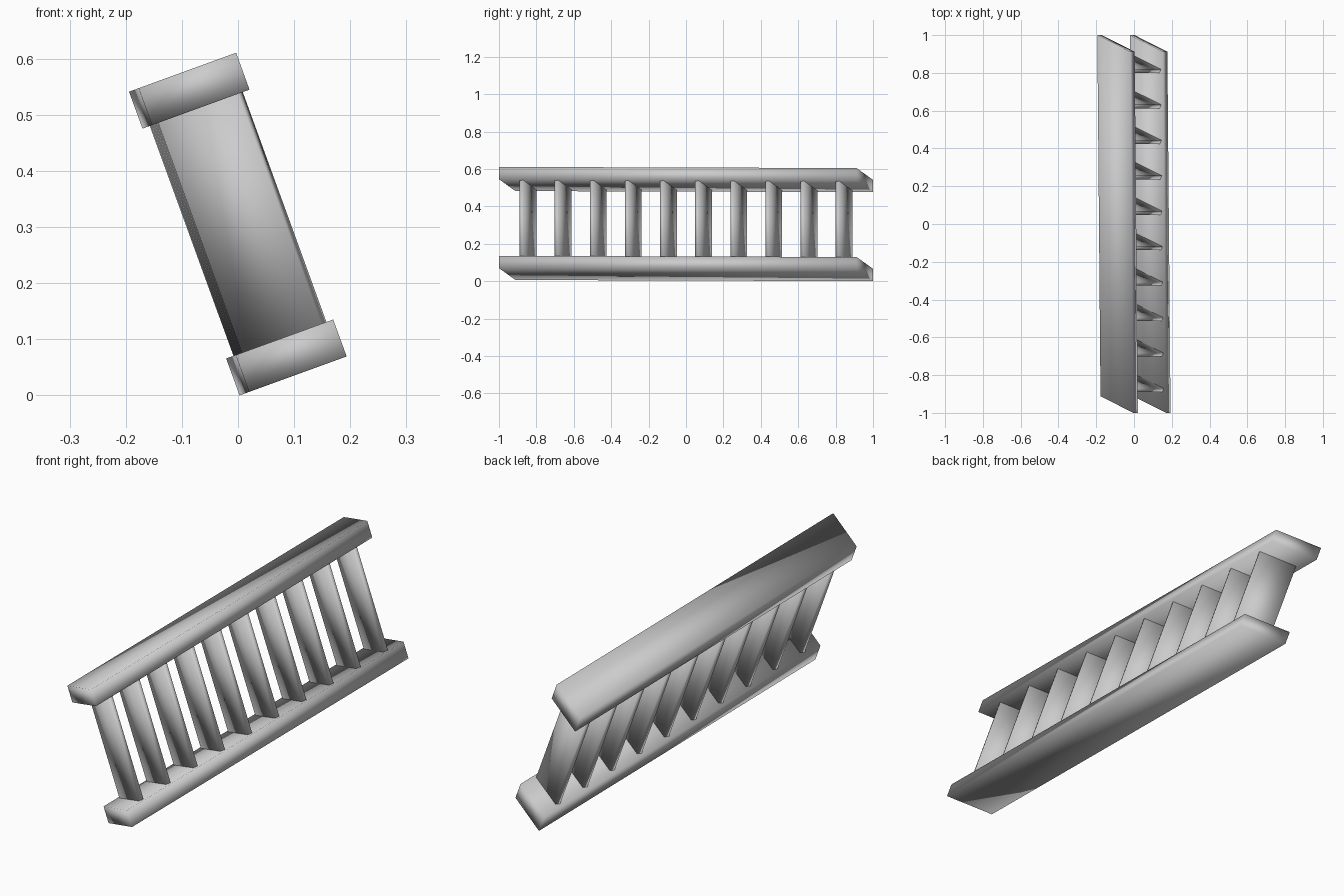
import bpy, bmesh, math
from mathutils import Matrix, Vector

if "Cube" in bpy.data.objects:
    bpy.data.objects.remove(bpy.data.objects["Cube"])

# The railing leans back 20 degrees; parts are laid out upright, then tilted
TILT = Matrix.Rotation(math.radians(-20), 4, 'Y')
DRIFT = -0.018 / 1.91          # slight sideways drift along the length
SLANT = math.radians(25)       # louvre angle of the slats


def prism(name, footprint, z0, z1):
    """Vertical prism over a four-point footprint, smooth shaded, tilted."""
    bm = bmesh.new()
    face = bm.faces.new([bm.verts.new((x, y, z0)) for x, y in footprint])
    ext = bmesh.ops.extrude_face_region(bm, geom=[face])
    top = [g for g in ext['geom'] if isinstance(g, bmesh.types.BMVert)]
    bmesh.ops.translate(bm, verts=top, vec=(0, 0, z1 - z0))
    bmesh.ops.recalc_face_normals(bm, faces=bm.faces[:])
    for f in bm.faces:
        f.smooth = True
    mesh = bpy.data.meshes.new(name)
    bm.to_mesh(mesh)
    bm.free()
    mesh.transform(TILT)
    obj = bpy.data.objects.new(name, mesh)
    bpy.context.collection.objects.link(obj)
    return obj


# Rails with slanted ends
left, right, d = 0.003, 0.206, 0.018
rail = [(left + d, -0.912), (right, -1), (right - d, 0.912), (left, 1)]
prism("bottom_rail", rail, 0.0, 0.07)
prism("top_rail", rail, 0.506, 0.576)

# Ten thin slats, each turned like a louvre
L, T = 0.167, 0.0215
rot = Matrix.Rotation(-SLANT, 2)
for i in range(10):
    y = -0.845 + i * 1.69 / 9
    centre = Vector((0.105 + DRIFT * y, y))
    corners = [(-L / 2, -T / 2), (L / 2, -T / 2), (L / 2, T / 2), (-L / 2, T / 2)]
    prism(f"slat_{i + 1}", [centre + rot @ Vector(c) for c in corners], 0.068, 0.508)

# Rest the lowest edge on the ground
for obj in bpy.context.collection.objects:
    obj.location.z = -0.001
